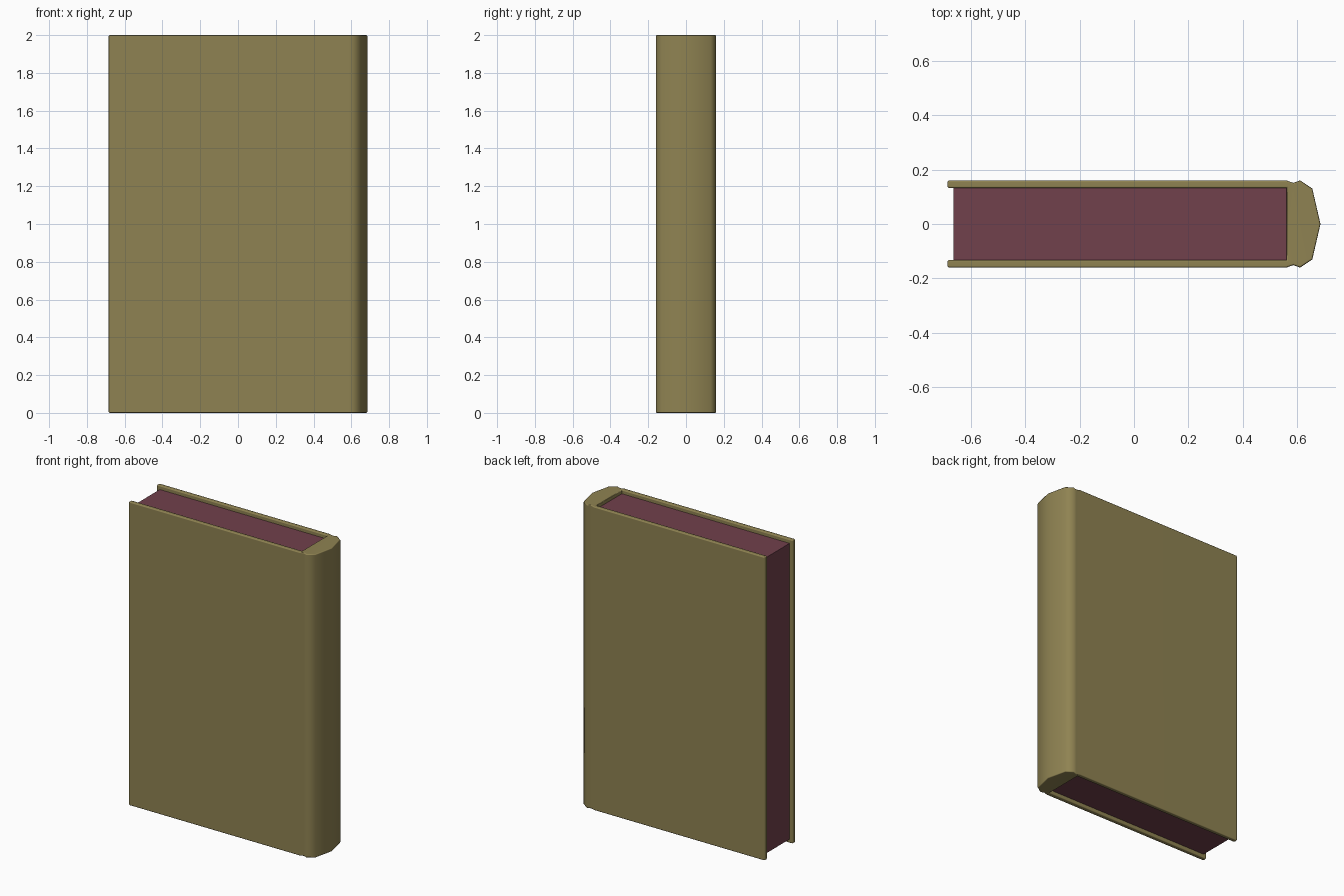
import bpy
import bmesh
from math import radians

default = bpy.data.objects.get("Cube")
if default:
    bpy.data.objects.remove(default, do_unlink=True)


def make_material(name, rgb):
    mat = bpy.data.materials.new(name)
    mat.use_nodes = True
    mat.diffuse_color = (*rgb, 1)
    mat.node_tree.nodes["Principled BSDF"].inputs["Base Color"].default_value = (*rgb, 1)
    return mat


def extrude_profile(name, points, bottom, top, mat, bevel=0.0):
    """Extrude an xy outline upward, rounding its square edges slightly."""
    bm = bmesh.new()
    base = bm.faces.new([bm.verts.new((x, y, bottom)) for x, y in points])
    grown = bmesh.ops.extrude_face_region(bm, geom=[base])["geom"]
    for v in grown:
        if isinstance(v, bmesh.types.BMVert):
            v.co.z = top
    bmesh.ops.recalc_face_normals(bm, faces=bm.faces)
    if bevel:
        square = [e for e in bm.edges if e.calc_face_angle_signed() > radians(70)]
        bmesh.ops.bevel(bm, geom=square, offset=bevel, segments=2, profile=0.5,
                        affect='EDGES', clamp_overlap=True)
    mesh = bpy.data.meshes.new(name)
    bm.to_mesh(mesh)
    bm.free()
    mesh.materials.append(mat)
    obj = bpy.data.objects.new(name, mesh)
    bpy.context.collection.objects.link(obj)
    bpy.ops.object.select_all(action='DESELECT')
    obj.select_set(True)
    bpy.context.view_layer.objects.active = obj
    bpy.ops.object.shade_smooth_by_angle(angle=radians(65))
    normals = obj.modifiers.new("Weighted normals", 'WEIGHTED_NORMAL')
    normals.keep_sharp = True
    return obj


cover_mat = make_material("olive tan cover", (0.275, 0.226, 0.084))
page_mat = make_material("dull maroon pages", (0.165, 0.052, 0.072))

# Cover: two boards, hinge grooves and a faceted spine in one outline
half = [(0.655, 0.13), (0.61, 0.16), (0.585, 0.151), (0.56, 0.16),
        (-0.685, 0.16), (-0.685, 0.132), (0.56, 0.132)]
outline = [(0.685, 0)] + half + [(x, -y) for x, y in reversed(half)]
extrude_profile("book_cover", outline, 0, 2, cover_mat, bevel=0.006)

# Page block, set back from the cover edges
pages = [(-0.663, -0.134), (0.562, -0.134), (0.562, 0.134), (-0.663, 0.134)]
extrude_profile("page_block", pages, 0.025, 1.975, page_mat)
